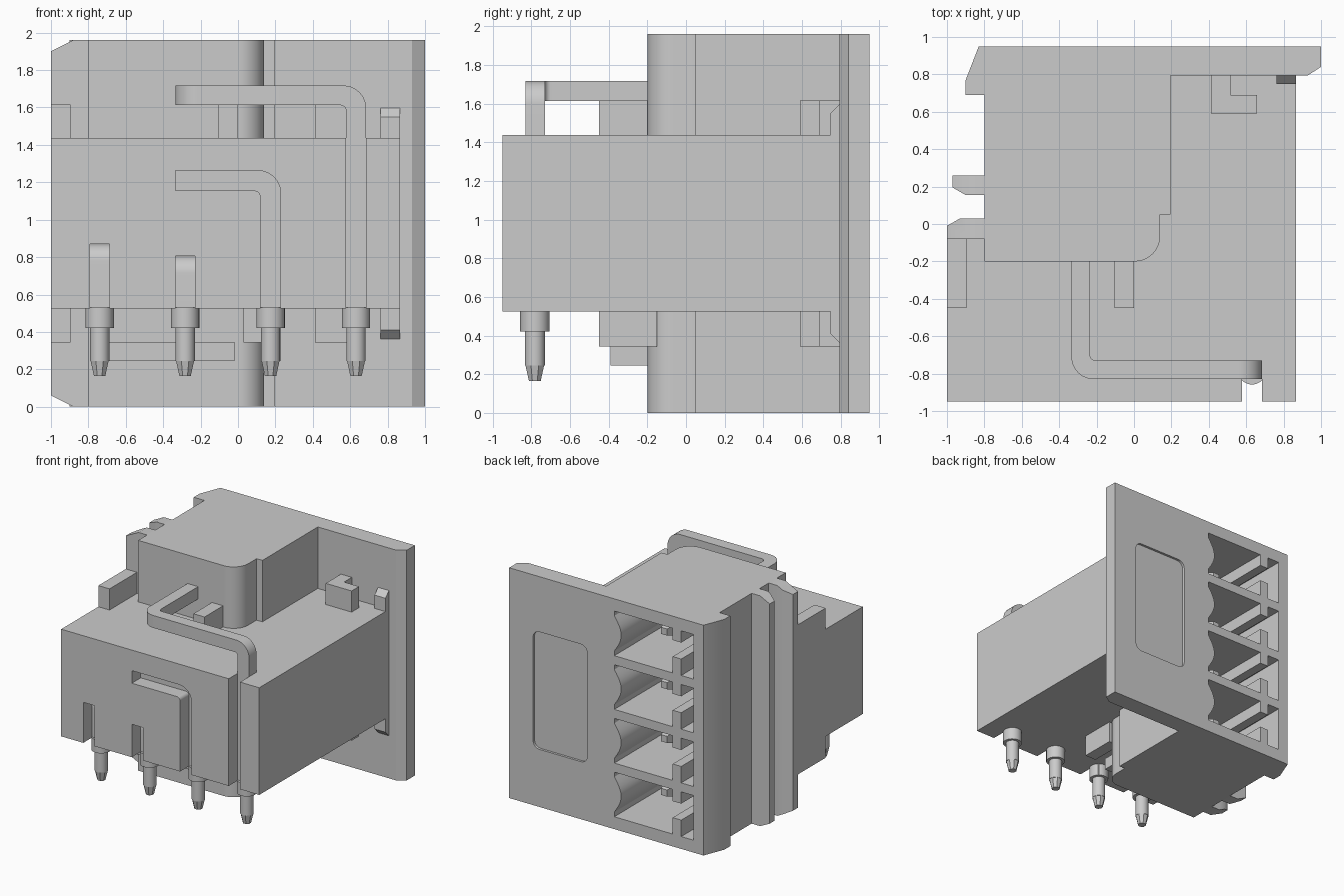
import bpy, bmesh, math
from mathutils import Matrix, Vector

cube = bpy.data.objects.get("Cube")
if cube:
    bpy.data.objects.remove(cube, do_unlink=True)

grey = bpy.data.materials.new("plain_grey")
grey.use_nodes = True
grey.diffuse_color = (0.6, 0.6, 0.6, 1)
grey.node_tree.nodes["Principled BSDF"].inputs["Base Color"].default_value = (0.6, 0.6, 0.6, 1)

TOP = 1.96
PITCH = 0.457
PIN_Y = -0.782
HALF = 0.052


def finish(name, bm):
    bmesh.ops.recalc_face_normals(bm, faces=bm.faces)
    mesh = bpy.data.meshes.new(name)
    bm.to_mesh(mesh)
    bm.free()
    mesh.materials.append(grey)
    ob = bpy.data.objects.new(name, mesh)
    bpy.context.collection.objects.link(ob)
    return ob


def rounded(points):
    """Corners given a third value are filleted with that radius."""
    out = []
    for i, p in enumerate(points):
        c = Vector(p[:2])
        if len(p) < 3:
            out.append(c)
            continue
        u = (Vector(points[i - 1][:2]) - c).normalized()
        v = (Vector(points[(i + 1) % len(points)][:2]) - c).normalized()
        half = u.angle(v) / 2
        t = p[2] / math.tan(half)
        mid = c + (u + v).normalized() * p[2] / math.sin(half)
        a, b = c + u * t - mid, c + v * t - mid
        out += [mid + a.lerp(b, k / 8).normalized() * p[2] for k in range(9)]
    return out


def prism(name, points, axis, lo, hi, end_slope=False):
    place = {"z": lambda a, b, h: (a, b, h),
             "y": lambda a, b, h: (a, h, b),
             "x": lambda a, b, h: (h, a, b)}[axis]
    pts = rounded(points)
    bm = bmesh.new()
    low = [bm.verts.new(place(p.x, p.y, lo)) for p in pts]
    high = [bm.verts.new(place(p.x, p.y, hi)) for p in pts]
    bm.faces.new(low)
    bm.faces.new(high)
    n = len(pts)
    for i in range(n):
        j = (i + 1) % n
        bm.faces.new((low[i], low[j], high[j], high[i]))
    if end_slope:
        # Slope both ends of a rib on its outer side
        for z, s in ((TOP, 1), (0, -1)):
            cut = bmesh.ops.bisect_plane(
                bm, geom=bm.verts[:] + bm.edges[:] + bm.faces[:],
                plane_co=(-0.88, 0, z), plane_no=(-0.5, 0, s), clear_outer=True)
            edges = [e for e in cut["geom_cut"] if isinstance(e, bmesh.types.BMEdge)]
            bmesh.ops.holes_fill(bm, edges=edges)
    return finish(name, bm)


def box(name, x, y, z):
    return prism(name, [(x[0], y[0]), (x[1], y[0]), (x[1], y[1]), (x[0], y[1])], "z", *z)


def cone(name, at, r1, r2, depth, segments, axis="z", turn=0):
    bm = bmesh.new()
    m = Matrix.Translation(at)
    if axis == "y":
        m = m @ Matrix.Rotation(-math.pi / 2, 4, "X")
    bmesh.ops.create_cone(bm, cap_ends=True, segments=segments, radius1=r1, radius2=r2,
                          depth=depth, matrix=m @ Matrix.Rotation(turn, 4, "Z"))
    return finish(name, bm)


def cut(target, cutter):
    cutter.hide_render = True
    mod = target.modifiers.new("cut", "BOOLEAN")
    mod.operation = "DIFFERENCE"
    mod.solver = "EXACT"
    mod.object = cutter
    bpy.context.view_layer.objects.active = target
    bpy.ops.object.modifier_apply(modifier=mod.name)


def discard(ob):
    bpy.data.objects.remove(ob, do_unlink=True)


# Tall housing with its rear flange
housing = prism("housing", [
    (-0.8, -0.2), (0.14, -0.2, 0.135), (0.14, 0.05), (0.195, 0.05), (0.195, 0.795),
    (0.93, 0.795), (1, 0.84), (1, 0.95), (-0.83, 0.95), (-0.9, 0.77), (-0.9, 0.69),
    (-0.8, 0.69)], "z", 0, TOP)

# Wide pin block
block = prism("pin_block", [
    (-1, -0.95), (0.865, -0.95), (0.865, 0.81), (-0.79, 0.81), (-0.79, -0.08),
    (-1, -0.08)], "z", 0.525, 1.437)

# Contact cavities with a bowed side wall and two keying tabs
for i in range(4):
    z = 0.295 + PITCH * i
    bow = [(0.01 - 0.065 * math.cos(t * math.pi / 12), z + 0.15 * t / 6) for t in range(-6, 7)]
    shape = [(0.01, z - 0.19)] + bow + [
        (0.01, z + 0.19), (-0.54, z + 0.19), (-0.54, z + 0.09), (-0.62, z + 0.09),
        (-0.62, z + 0.19), (-0.735, z + 0.19), (-0.735, z - 0.19), (-0.62, z - 0.19),
        (-0.62, z - 0.05), (-0.54, z - 0.05), (-0.54, z - 0.19)]
    cavity = prism("cavity_cutter", shape, "y", -0.1, 1.1)
    cut(housing, cavity)
    cut(block, cavity)
    discard(cavity)
    # Contact blade inside the cavity
    box("contact", (-0.285 - HALF, -0.285 + HALF), (-0.16, 0.62), (z - HALF, z + HALF))
    cone("contact_tip", (-0.285, 0.66, z), HALF * 1.414, 0.04, 0.08, 4, "y", math.pi / 4)

# Shallow label recess in the flange
label = prism("label_cutter", [(0.265, 0.49, 0.06), (0.775, 0.49, 0.06),
                               (0.775, 1.49, 0.06), (0.265, 1.49, 0.06)], "y", 0.93, 1.1)
cut(housing, label)
discard(label)

# Grooves in the front face
xs = [-0.74 + PITCH * i for i in range(4)]
tops = [0.87, 0.805]
grooves = [box("groove", (x - HALF, x + HALF), (-1.1, -0.73), (0.4, t))
           for x, t in zip(xs, tops)]
grooves.append(prism("groove", [
    (-0.335, 1.155), (0.12, 1.155, 0.03), (0.12, 0.4), (0.228, 0.4), (0.228, 1.262, 0.12),
    (-0.335, 1.262)], "y", -1.1, -0.83))
grooves.append(box("groove", (0.578, 0.685), (-1.1, -0.826), (0.4, 1.6)))
for g in grooves:
    cut(block, g)
    discard(g)

# Bent leads filling the two short grooves
for x, t in zip(xs, tops):
    prism("short_lead", [(-0.832, 0.42), (-0.72, 0.42), (-0.72, t), (-0.832, t, 0.09)],
          "x", x - HALF, x + HALF)

# Long lead running over the block and down the front
prism("top_lead", [
    (-0.335, -0.15), (-0.335, -0.83, 0.12), (0.3, -0.83), (0.3, -0.73),
    (-0.235, -0.73, 0.03), (-0.235, -0.15)], "z", 1.612, 1.717)
prism("front_lead", [
    (0.3, 1.612), (0.578, 1.612, 0.03), (0.578, 0.42), (0.685, 0.42),
    (0.685, 1.717, 0.12), (0.3, 1.717)], "y", -0.83, -0.73)

# Lead under the block
box("under_lead", (-0.69, -0.02), (-0.39, -0.15), (0.245, 0.345))

# Solder pins with collars
for x in xs:
    cone("pin_collar", (x, PIN_Y, 0.475), 0.076, 0.076, 0.11, 32)
    cone("pin", (x, PIN_Y, 0.34), HALF, HALF, 0.19, 24)
    cone("pin_tip", (x, PIN_Y, 0.205), 0.033, HALF, 0.08, 8, turn=math.pi / 8)

# Sloped ribs on the right side
prism("front_rib", [(-0.79, -0.08), (-0.79, 0.03), (-0.93, 0.03), (-1, -0.01), (-1, -0.08)],
      "z", 0, TOP, end_slope=True)
prism("rear_rib", [(-0.79, 0.155), (-0.79, 0.26), (-0.97, 0.26), (-0.97, 0.195), (-0.9, 0.155)],
      "z", 0, TOP, end_slope=True)

# Blocks and hooks repeated above and below the pin block
for side, flip in (("upper", False), ("lower", True)):
    def level(z):
        return TOP - z if flip else z
    span = (level(1.43), level(1.617))
    box(side + "_corner_block", (-1, -0.895), (-0.45, -0.07), span)
    mid = (0.03, 0.135) if flip else (-0.105, 0)
    box(side + "_middle_block", mid, (-0.45, -0.15), span)
    prism(side + "_step_block", [
        (0.413, 0.59), (0.657, 0.59), (0.657, 0.69), (0.515, 0.69), (0.515, 0.81),
        (0.413, 0.81)], "z", *span)
    prism(side + "_hook", [
        (0.748, level(1.43)), (0.748, level(1.55)), (0.795, level(1.598)),
        (0.81, level(1.598)), (0.81, level(1.43))], "x", 0.762, 0.865)

# Smooth the curved walls and keep the edges sharp
bpy.ops.object.select_all(action="DESELECT")
for ob in bpy.context.collection.objects:
    if ob.type == "MESH":
        ob.select_set(True)
        bpy.context.view_layer.objects.active = ob
bpy.ops.object.shade_smooth_by_angle(angle=math.radians(30))
